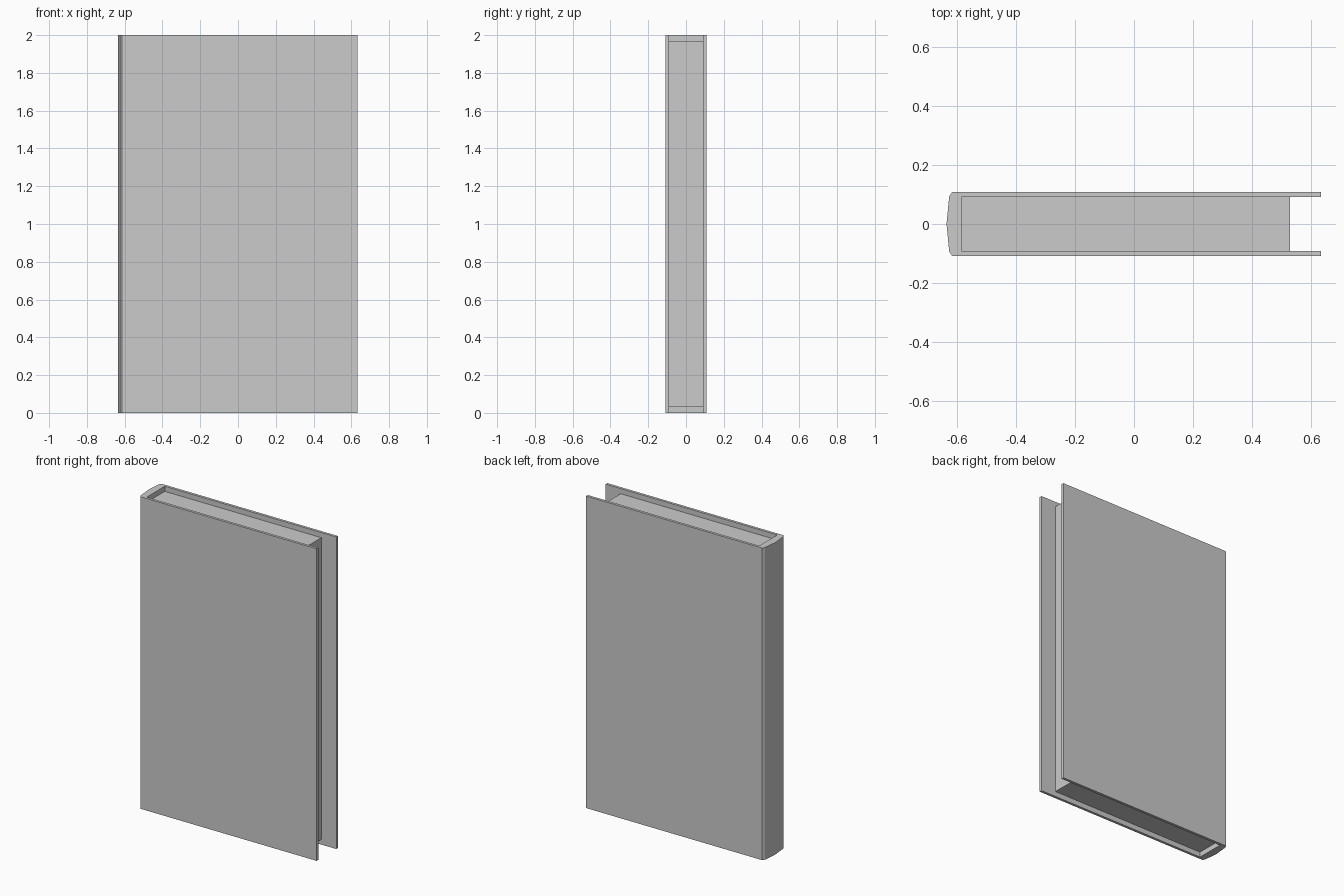
import bpy, bmesh

if "Cube" in bpy.data.objects:
    bpy.data.objects.remove(bpy.data.objects["Cube"])


def extrude_profile(name, points, z0, z1):
    """Closed xy profile extruded upward into a solid."""
    bm = bmesh.new()
    base = bm.faces.new([bm.verts.new((x, y, z0)) for x, y in points])
    top = bmesh.ops.extrude_face_region(bm, geom=[base])
    verts = [g for g in top["geom"] if isinstance(g, bmesh.types.BMVert)]
    bmesh.ops.translate(bm, verts=verts, vec=(0, 0, z1 - z0))
    bmesh.ops.recalc_face_normals(bm, faces=bm.faces)
    mesh = bpy.data.meshes.new(name)
    bm.to_mesh(mesh)
    bm.free()
    obj = bpy.data.objects.new(name, mesh)
    bpy.context.collection.objects.link(obj)
    return obj


OUT, INN = 0.108, 0.091      # outer and inner half thickness of the cover
EDGE, SPINE = 0.633, -0.583  # free edge of the boards, inside of the spine

# Cover: two boards joined by a slightly rounded spine
half = [(SPINE, INN), (EDGE, INN), (EDGE, OUT), (-0.615, OUT), (-0.625, 0.093)]
mirrored = [(x, -y) for x, y in reversed(half)]
extrude_profile("book_cover", half + [(-0.634, 0)] + mirrored, 0, 2)

# Page block, recessed from the cover on three sides
pages = [(SPINE, -INN), (0.527, -INN), (0.527, INN), (SPINE, INN)]
extrude_profile("page_block", pages, 0.033, 1.967)
